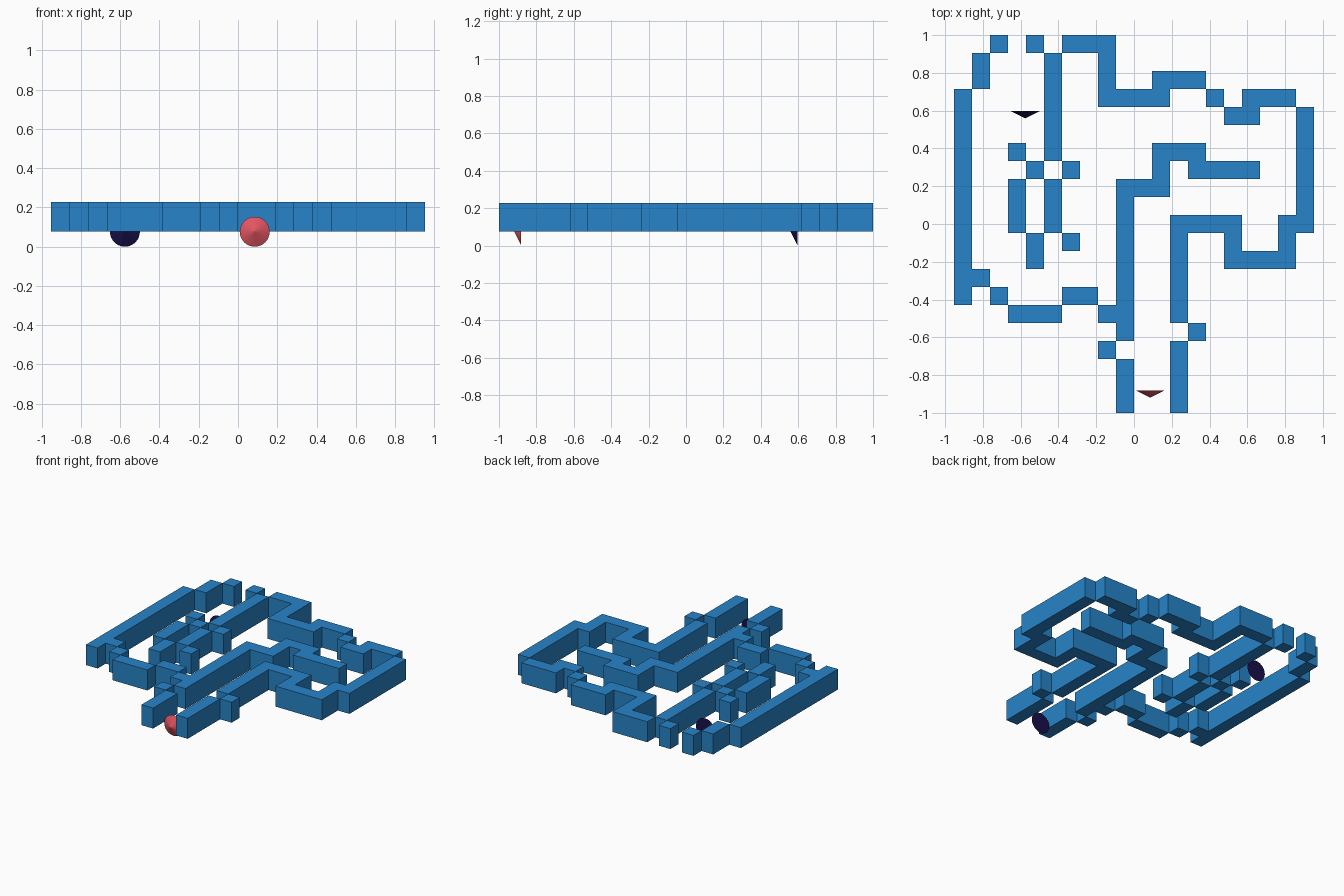
import bpy, bmesh, math
from mathutils import Matrix

if "Cube" in bpy.data.objects:
    bpy.data.objects.remove(bpy.data.objects["Cube"])

CELL = 2 / 21
Z0, Z1 = 0.8 * CELL, 2.4 * CELL

# Wall routes as corner cells (column from left, row from back)
LEFT_OUTER = [(2, 0), (1, 1), (1, 2), (0, 3), (0, 14), (0, 13), (1, 13), (2, 14),
              (3, 15), (5, 15), (6, 14), (7, 14), (8, 15), (9, 15)]
LEFT_INNER = [(3, 6), (4, 7), (3, 8), (3, 10), (4, 11), (4, 12)]
START_SIDE = [(4, 0), (5, 1), (5, 6), (6, 7), (5, 8), (5, 10), (6, 11)]
RIGHT_OUTER = [(5, 1), (6, 0), (8, 0), (8, 3), (11, 3), (11, 2), (13, 2), (14, 3),
               (15, 4), (16, 4), (16, 3), (18, 3), (19, 4), (19, 10), (18, 10),
               (18, 12), (15, 12), (15, 10), (12, 10), (12, 15), (13, 16),
               (12, 17), (12, 20)]
MIDDLE = [(16, 7), (13, 7), (13, 6), (11, 6), (11, 8), (9, 8), (9, 16), (8, 17),
          (9, 18), (9, 20)]


def route_cells(route):
    """All cells on the straight or diagonal steps of a route."""
    cells = set()
    for (c0, r0), (c1, r1) in zip(route, route[1:]):
        n = max(abs(c1 - c0), abs(r1 - r0))
        cells |= {(c0 + (c1 - c0) * i // n, r0 + (r1 - r0) * i // n) for i in range(n + 1)}
    return cells


def material(name, rgb):
    m = bpy.data.materials.new(name)
    m.diffuse_color = (*rgb, 1)
    m.use_nodes = True
    m.node_tree.nodes["Principled BSDF"].inputs["Base Color"].default_value = m.diffuse_color
    return m


def add_object(name, bm, mats):
    me = bpy.data.meshes.new(name)
    bm.to_mesh(me)
    bm.free()
    for m in mats:
        me.materials.append(m)
    ob = bpy.data.objects.new(name, me)
    bpy.context.collection.objects.link(ob)
    return ob


blue = material("wall_blue", (0.02, 0.23, 0.58))
navy = material("marker_navy", (0.01, 0.005, 0.07))
red = material("marker_red", (0.75, 0.09, 0.12))

# Maze walls: extruded cells, with no faces between neighbours
cells = set()
for route in (LEFT_OUTER, LEFT_INNER, START_SIDE, RIGHT_OUTER, MIDDLE):
    cells |= route_cells(route)
bm = bmesh.new()
for c, r in sorted(cells):
    x0, y1 = (c - 10) * CELL, 1 - r * CELL
    corners = [(x0, y1 - CELL), (x0 + CELL, y1 - CELL), (x0 + CELL, y1), (x0, y1)]
    lo = [bm.verts.new((x, y, Z0)) for x, y in corners]
    hi = [bm.verts.new((x, y, Z1)) for x, y in corners]
    bm.faces.new(hi)
    bm.faces.new(lo[::-1])
    for i, (dc, dr) in enumerate([(0, 1), (1, 0), (0, -1), (-1, 0)]):
        if (c + dc, r + dr) not in cells:
            j = (i + 1) % 4
            bm.faces.new((lo[i], lo[j], hi[j], hi[i]))
bmesh.ops.remove_doubles(bm, verts=bm.verts, dist=1e-4)
add_object("maze_walls", bm, [blue])


# Start and end markers: shallow cones with the tip towards the front
def marker(name, x, y, side):
    bm = bmesh.new()
    depth = 0.4 * CELL
    turn = Matrix.Rotation(math.radians(90), 4, 'X')
    bmesh.ops.create_cone(bm, cap_ends=True, segments=32, radius1=Z0, radius2=0,
                          depth=depth,
                          matrix=Matrix.Translation((x, y - depth / 2, Z0)) @ turn)
    bmesh.ops.remove_doubles(bm, verts=bm.verts, dist=1e-5)
    for f in bm.faces:
        if len(f.verts) > 4:
            f.material_index = 1
    add_object(name, bm, [side, navy])


marker("start_marker", -0.576, 0.597, navy)
marker("end_marker", 0.085, -0.881, red)
